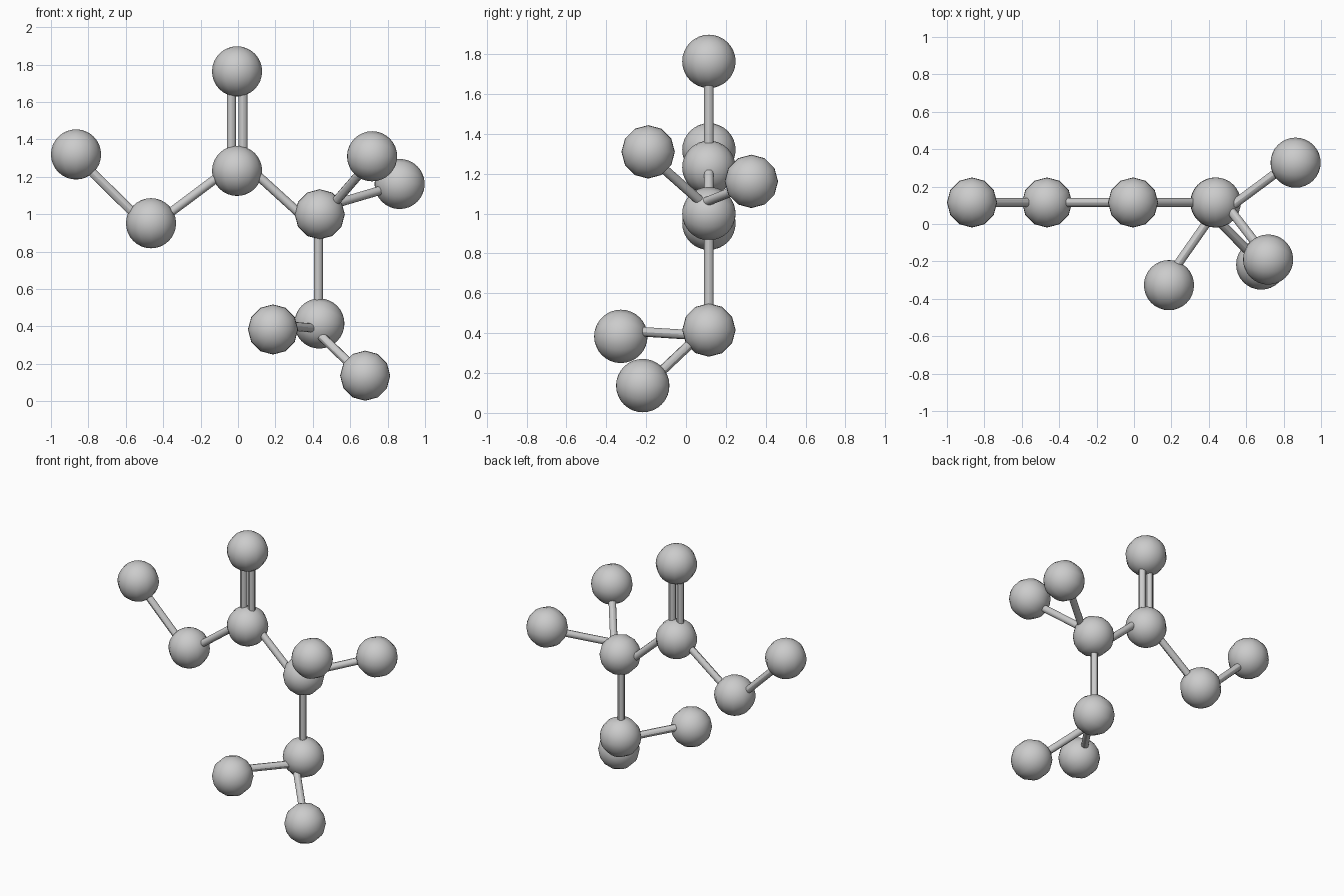
import bpy
from mathutils import Vector

if "Cube" in bpy.data.objects:
    bpy.data.objects.remove(bpy.data.objects["Cube"])

BALL_R = 0.134
ROD_R = 0.024
Y = 0.115  # plane of the main chain

# pole direction of each ball -> rotation
Z = (0, 0, 1)
X = (1, 0, 0)
F = (0, 1, 0)


def smooth(ob):
    for p in ob.data.polygons:
        p.use_smooth = True


def ball(name, loc, pole):
    bpy.ops.mesh.primitive_uv_sphere_add(segments=12, ring_count=16, radius=BALL_R, location=loc)
    ob = bpy.context.object
    ob.name = name
    ob.rotation_euler = Vector(pole).to_track_quat('Z', 'Y').to_euler()
    smooth(ob)


def rod(name, a, b):
    a, b = Vector(a), Vector(b)
    d = b - a
    bpy.ops.mesh.primitive_cylinder_add(vertices=12, radius=ROD_R, depth=d.length, location=(a + b) / 2)
    ob = bpy.context.object
    ob.name = name
    ob.rotation_euler = d.to_track_quat('Z', 'Y').to_euler()
    bpy.ops.object.shade_smooth_by_angle()


# balls
for name, loc, pole in [
    ("chain_end_ball", (-0.866, Y, 1.32), Z),
    ("chain_ball", (-0.465, Y, 0.952), Z),
    ("centre_ball", (-0.005, Y, 1.232), Z),
    ("top_ball", (-0.005, Y, 1.764), Z),
    ("branch_ball", (0.437, Y, 1.0), F),
    ("front_upper_ball", (0.717, -0.19, 1.31), X),
    ("back_upper_ball", (0.864, 0.328, 1.162), X),
    ("lower_ball", (0.435, Y, 0.416), X),
    ("front_lower_ball", (0.187, -0.327, 0.384), F),
    ("bottom_ball", (0.68, -0.217, 0.137), F),
]:
    ball(name, loc, pole)

# double rod to the top ball
for side, s in (("left", -1), ("right", 1)):
    rod(f"double_rod_{side}", (-0.004 + s * 0.031, Y, 1.25), (-0.004 + s * 0.031, Y, 1.75))

# single rods
for name, a, b in [
    ("chain_end_rod", (-0.834, Y, 1.278), (-0.513, Y, 0.962)),
    ("chain_rod", (-0.417, Y, 0.968), (-0.053, Y, 1.24)),
    ("branch_rod", (0.03, Y, 1.276), (0.374, Y, 0.963)),
    ("down_rod", (0.43, Y, 0.98), (0.43, Y, 0.44)),
    ("front_upper_rod", (0.48, 0.12, 1.02), (0.68, -0.14, 1.25)),
    ("back_upper_rod", (0.48, 0.065, 1.045), (0.81, 0.31, 1.142)),
    ("front_lower_rod", (0.42, 0.05, 0.39), (0.22, -0.235, 0.408)),
    ("bottom_rod", (0.40, 0.07, 0.392), (0.645, -0.18, 0.156)),
]:
    rod(name, a, b)
